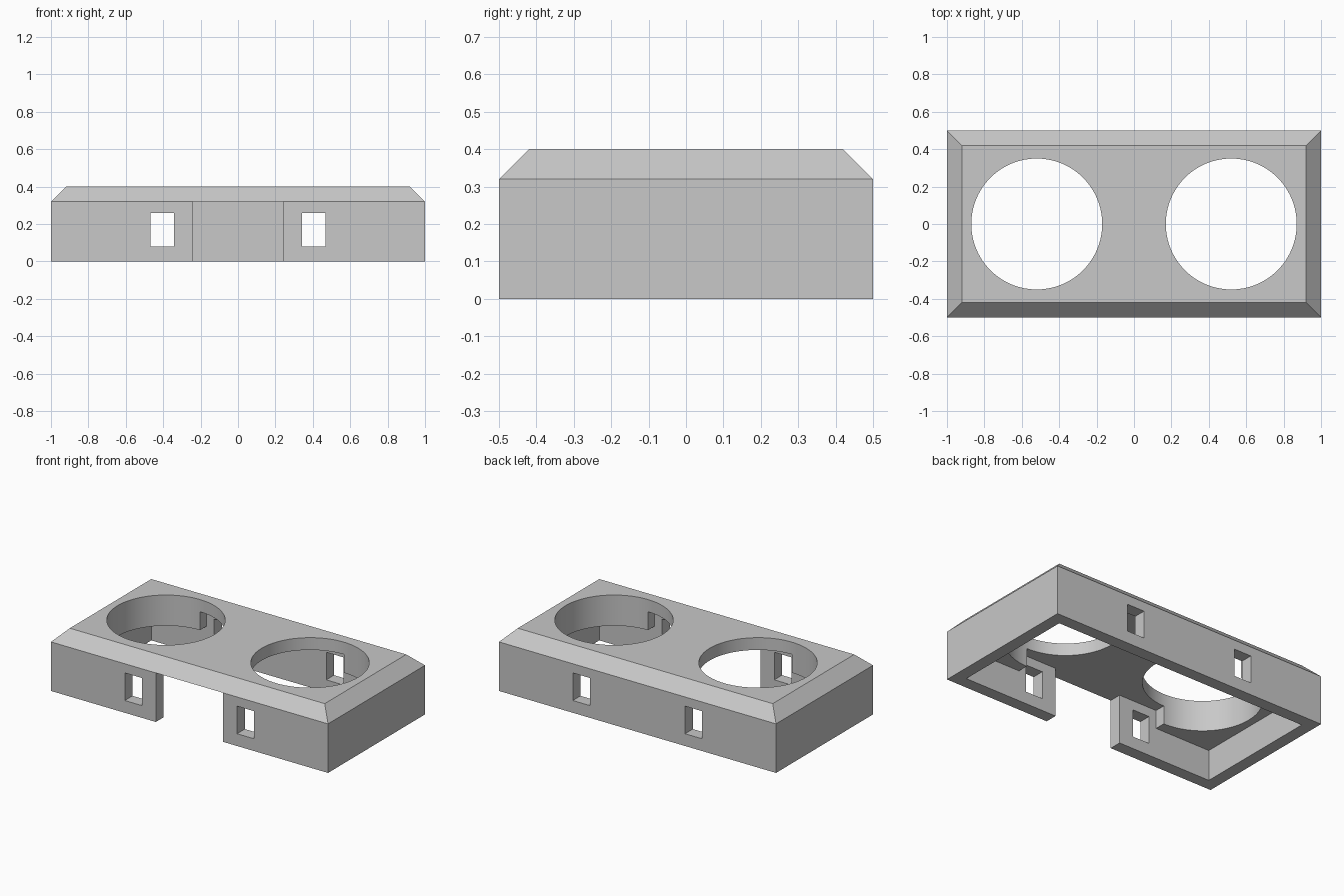
import bpy
import bmesh
import math

if "Cube" in bpy.data.objects:
    bpy.data.objects.remove(bpy.data.objects["Cube"], do_unlink=True)

HEIGHT, RIM, CHAMFER, WALL = 0.4, 0.32, 0.08, 0.08
HOLE_X, HOLE_R = 0.52, 0.35

grey = bpy.data.materials.new("plain grey")
grey.use_nodes = True
colour = (0.58, 0.58, 0.58, 1)
grey.diffuse_color = colour
grey.node_tree.nodes["Principled BSDF"].inputs["Base Color"].default_value = colour


def add_object(name, bm):
    bmesh.ops.recalc_face_normals(bm, faces=bm.faces[:])
    mesh = bpy.data.meshes.new(name)
    bm.to_mesh(mesh)
    bm.free()
    mesh.materials.append(grey)
    obj = bpy.data.objects.new(name, mesh)
    bpy.context.collection.objects.link(obj)
    return obj


def box(name, low, high):
    bm = bmesh.new()
    bmesh.ops.create_cube(bm, size=1)
    for v in bm.verts:
        v.co = [l if c < 0 else h for c, l, h in zip(v.co, low, high)]
    return add_object(name, bm)


def cylinder(name, x, radius):
    bm = bmesh.new()
    bmesh.ops.create_cone(bm, cap_ends=True, segments=96,
                          radius1=radius, radius2=radius, depth=2)
    bmesh.ops.translate(bm, verts=bm.verts[:], vec=(x, 0, 0))
    return add_object(name, bm)


# Body: rectangular block with a chamfered top rim
bm = bmesh.new()
rings = []
for z, inset in ((0, 0), (RIM, 0), (HEIGHT, CHAMFER)):
    x, y = 1 - inset, 0.5 - inset
    rings.append([bm.verts.new((sx * x, sy * y, z))
                  for sx, sy in ((-1, -1), (1, -1), (1, 1), (-1, 1))])
bm.faces.new(rings[0])
bm.faces.new(rings[-1])
for lower, upper in zip(rings, rings[1:]):
    for i in range(4):
        j = (i + 1) % 4
        bm.faces.new((lower[i], lower[j], upper[j], upper[i]))
housing = add_object("housing", bm)

# Underside: low end pockets, taller middle pocket, front opening
inner = 0.5 - WALL
cutters = [
    box("end_pocket_cutter", (WALL - 1, -inner, -1), (1 - WALL, inner, 0.2)),
    box("middle_pocket_cutter", (-HOLE_X, -inner, -1), (HOLE_X, inner, RIM)),
    box("front_opening_cutter", (-0.243, -1, -1), (0.243, 0, RIM)),
]

# Round holes through the top, and slots through the front and back walls
for side, sign in (("left", 1), ("right", -1)):
    cutters.append(cylinder(side + "_hole_cutter", sign * HOLE_X, HOLE_R))
    xs = sorted((sign * 0.343, sign * 0.467))
    cutters.append(box(side + "_slot_cutter", (xs[0], -1, 0.08), (xs[1], 1, 0.26)))

bpy.ops.object.select_all(action='DESELECT')
housing.select_set(True)
bpy.context.view_layer.objects.active = housing
for cutter in cutters:
    cutter.hide_render = True
    mod = housing.modifiers.new(cutter.name, 'BOOLEAN')
    mod.operation = 'DIFFERENCE'
    mod.solver = 'EXACT'
    mod.object = cutter
    bpy.ops.object.modifier_apply(modifier=mod.name)
    bpy.data.objects.remove(cutter, do_unlink=True)

bpy.ops.object.shade_smooth_by_angle(angle=math.radians(30))
